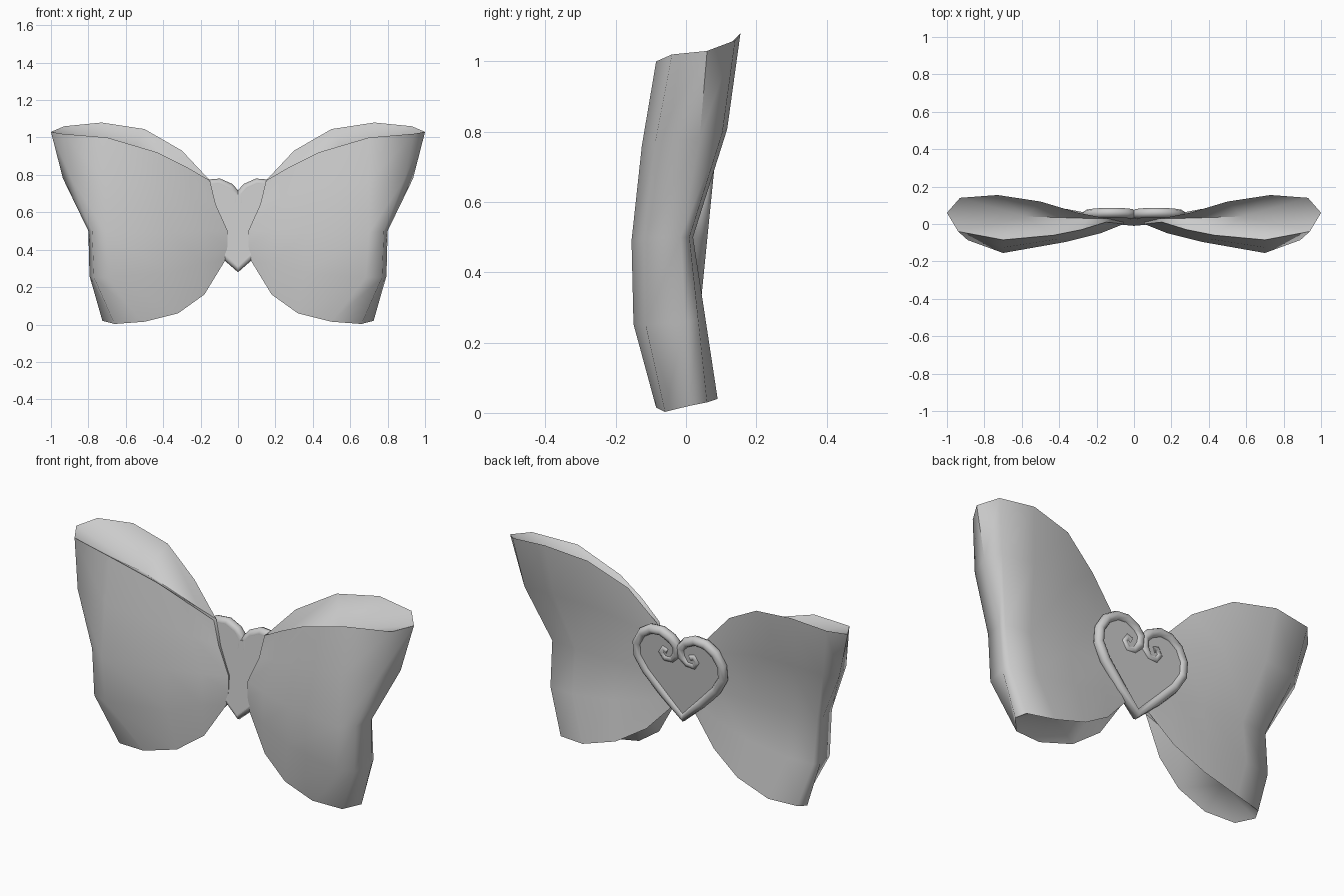
import bpy, bmesh
from mathutils import Vector

if "Cube" in bpy.data.objects:
    bpy.data.objects.remove(bpy.data.objects["Cube"])

# Loop cross-section columns: front inner -> outer tip -> back inner (top, waist, bottom)
COLS = [
    ((.15, .01, .77), (.055, .00, .50), (.07, .00, .34)),
    ((.28, -.03, .845), (.18, -.05, .50), (.18, -.03, .16)),
    ((.43, -.06, .92), (.36, -.095, .49), (.32, -.06, .06)),
    ((.70, -.085, 1.0), (.70, -.155, .49), (.50, -.085, .015)),
    ((.94, -.04, 1.02), (.78, -.12, .50), (.66, -.06, .003)),
    ((1.0, .06, 1.03), (.80, -.015, .50), (.725, .01, .02)),
    ((.93, .14, 1.06), (.785, .01, .50), (.70, .06, .03)),
    ((.73, .155, 1.08), (.64, .02, .50), (.55, .09, .04)),
    ((.50, .12, 1.045), (.40, .02, .50), (.36, .08, .10)),
    ((.30, .06, .93), (.20, .02, .50), (.20, .05, .20)),
    ((.15, .03, .77), (.06, .02, .50), (.07, .02, .34)),
]


def finish(bm, name, angle):
    bmesh.ops.recalc_face_normals(bm, faces=bm.faces)
    me = bpy.data.meshes.new(name)
    bm.to_mesh(me)
    bm.free()
    ob = bpy.data.objects.new(name, me)
    bpy.context.collection.objects.link(ob)
    bpy.ops.object.select_all(action='DESELECT')
    ob.select_set(True)
    bpy.context.view_layer.objects.active = ob
    bpy.ops.object.shade_smooth_by_angle(angle=angle)
    return ob


def blend(a, b, side, front, back, up):
    # in-between row: width, depth and height blend differ to give the pinched waist
    depth = front if a[1] < -.02 else back
    return (a[0] + (b[0] - a[0]) * side, a[1] + (b[1] - a[1]) * depth, a[2] + (b[2] - a[2]) * up)


def bow_loop(name, s):
    bm = bmesh.new()
    rings = []
    for row in range(5):
        ring = []
        for top, mid, bot in COLS:
            p = (bot, blend(mid, bot, .08, .08, .5, .5), mid,
                 blend(mid, top, .68, .42, .72, .53), top)[row]
            ring.append(bm.verts.new((p[0] * s, p[1], p[2])))
        rings.append(ring)
    n = len(COLS)
    for a, b in zip(rings, rings[1:]):
        for i in range(n):
            j = (i + 1) % n
            bm.faces.new((a[i], a[j], b[j], b[i]))
    # sunken ends, each folding down to a short valley line
    valleys = ((rings[0], (.25, .02, .25), (.52, .02, .12)),
               (rings[4], (.25, .03, .80), (.58, .04, .90)))
    for ring, inner, outer in valleys:
        vi, vo = [bm.verts.new((p[0] * s, p[1], p[2])) for p in (inner, outer)]
        for i in range(n):
            j = (i + 1) % n
            ci = vo if 2 < i < 9 else vi
            cj = vo if 2 < j < 9 else vi
            face = (ring[i], ring[j], cj) if ci == cj else (ring[i], ring[j], cj, ci)
            bm.faces.new(face)
    return finish(bm, name, 1.15)


bow_loop("right_bow_loop", 1)
bow_loop("left_bow_loop", -1)

# Heart clasp on the back, leaning slightly
HEART = [(0, .305), (.11, .41), (.205, .51), (.25, .585), (.25, .655), (.215, .715),
         (.16, .75), (.10, .755), (.045, .73), (.012, .695)]
CURL = [(.015, .65), (.045, .615), (.085, .612), (.105, .64), (.09, .665), (.068, .655)]


def lean(z):
    return .035 + .1 * (z - .5)


# Plate: flush with the rim in front, recessed inside it at the back
bm = bmesh.new()
outline = HEART + [(-x, z) for x, z in reversed(HEART)][:-1]
face = bm.faces.new([bm.verts.new((x, lean(z) - .025, z)) for x, z in outline])
ext = bmesh.ops.extrude_face_region(bm, geom=[face])
bmesh.ops.translate(bm, vec=Vector((0, .036, 0)),
                    verts=[v for v in ext['geom'] if isinstance(v, bmesh.types.BMVert)])
finish(bm, "heart_plate", 0.5)

# Rounded rim that ends in two curls
cu = bpy.data.curves.new("heart_rim", 'CURVE')
cu.dimensions = '3D'
cu.bevel_depth = .026
cu.bevel_resolution = 2
cu.use_fill_caps = True
pts = HEART + CURL
path = [(-x, z) for x, z in reversed(pts[1:])] + pts
sp = cu.splines.new('POLY')
sp.points.add(len(path) - 1)
for k, (x, z) in enumerate(path):
    sp.points[k].co = (x, lean(z), z, 1)
    sp.points[k].radius = .75 if abs(k - len(pts) + 1) > len(HEART) else 1
rim = bpy.data.objects.new("heart_rim", cu)
bpy.context.collection.objects.link(rim)
bpy.ops.object.select_all(action='DESELECT')
rim.select_set(True)
bpy.context.view_layer.objects.active = rim
bpy.ops.object.convert(target='MESH')
bpy.ops.object.shade_smooth_by_angle(angle=1.3)
